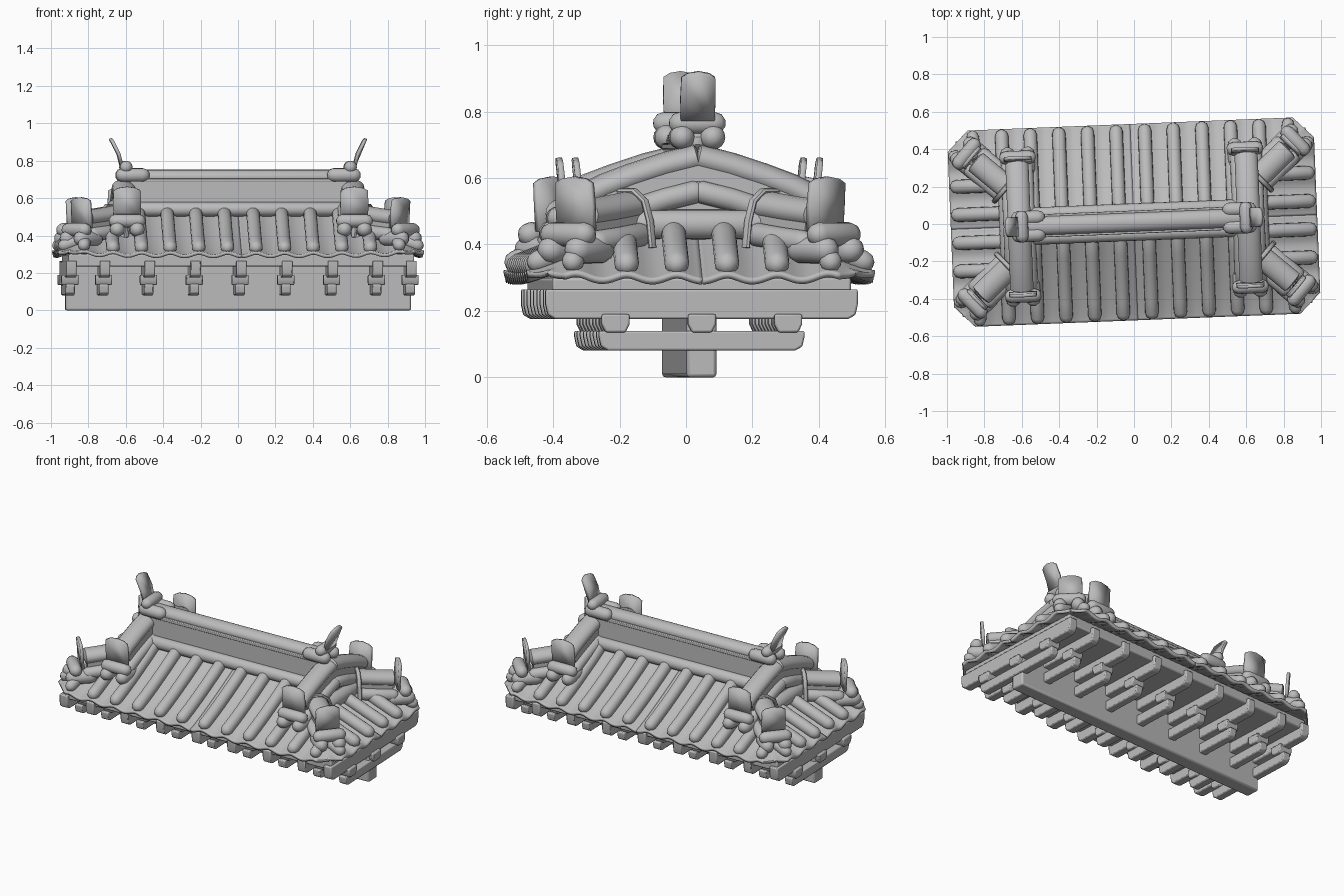
import bpy, bmesh, math
from mathutils import Vector, Matrix

cube = bpy.data.objects.get("Cube")
if cube:
    bpy.data.objects.remove(cube)

TURN = math.radians(2.3)
TILE_X, TILE_Y = 0.153, 0.151

stone = bpy.data.materials.new("stone grey")
stone.use_nodes = True
stone.diffuse_color = (0.5, 0.5, 0.5, 1)
stone.node_tree.nodes["Principled BSDF"].inputs["Base Color"].default_value = (0.5, 0.5, 0.5, 1)


def finish(name, bm, mirror="", bevel=0, solid=0, angle=40):
    bmesh.ops.recalc_face_normals(bm, faces=bm.faces)
    me = bpy.data.meshes.new(name)
    bm.to_mesh(me)
    bm.free()
    me.materials.append(stone)
    me.shade_smooth()
    me.set_sharp_from_angle(angle=math.radians(angle))
    ob = bpy.data.objects.new(name, me)
    bpy.context.collection.objects.link(ob)
    ob.rotation_euler.z = TURN
    ob.location.y = 0.01
    if solid:
        m = ob.modifiers.new("thickness", "SOLIDIFY")
        m.thickness, m.offset = solid, -1
    if bevel:
        m = ob.modifiers.new("soft edges", "BEVEL")
        m.width, m.segments = bevel, 2
    if mirror:
        m = ob.modifiers.new("mirror", "MIRROR")
        m.use_axis = ("x" in mirror, "y" in mirror, False)
        m.use_mirror_merge = False
    return ob


def sweep(name, path, profile, mirror="", round_end=0.0, bevel=0):
    """Carry a (side, up) profile along a path, with optional domed ends."""
    path = [Vector(p) for p in path]
    rings = []
    for i, p in enumerate(path):
        t = (path[min(i + 1, len(path) - 1)] - path[max(i - 1, 0)]).normalized()
        side = t.cross(Vector((0, 0, 1))).normalized()
        up = side.cross(t)
        rings.append((p, side, up, t, 1.0))
    if round_end:
        dome = [(0.6, 0.8), (0.95, 0.3)]
        p, s, u, t, _ = rings[0]
        head = [(p - t * round_end * (a - 0.3), s, u, t, k) for a, k in reversed(dome)]
        q, s2, u2, t2, _ = rings[-1]
        tail = [(q + t2 * round_end * (a - 0.3), s2, u2, t2, k) for a, k in dome]
        rings[0] = (p + t * round_end * 0.3, s, u, t, 1)
        rings[-1] = (q - t2 * round_end * 0.3, s2, u2, t2, 1)
        rings = head + rings + tail
    bm = bmesh.new()
    loops = [[bm.verts.new(p + s * (a * k) + u * (b * k)) for a, b in profile]
             for p, s, u, t, k in rings]
    n = len(profile)
    for a, b in zip(loops, loops[1:]):
        for i in range(n):
            bm.faces.new((a[i], a[(i + 1) % n], b[(i + 1) % n], b[i]))
    bm.faces.new(loops[0])
    bm.faces.new(loops[-1])
    return finish(name, bm, mirror, bevel)


def oval(rx, rz, n=16):
    return [(rx * math.cos(2 * math.pi * i / n), rz * math.sin(2 * math.pi * i / n)) for i in range(n)]


def roll(name, path, r, mirror="", rz=None):
    return sweep(name, path, oval(r, rz or r), mirror, r)


def box(name, lo, hi, mirror="", bevel=0.008):
    lo, hi = Vector(lo), Vector(hi)
    bm = bmesh.new()
    bmesh.ops.create_cube(bm, size=1, matrix=Matrix.Translation((lo + hi) / 2) @ Matrix.Diagonal((*(hi - lo), 1)))
    return finish(name, bm, mirror, bevel)


def slab_profile(name, outline, x, width, mirror="", bevel=0.006):
    """Extrude a (y, z) outline to a given width along x."""
    bm = bmesh.new()
    face = bm.faces.new([bm.verts.new((x - width / 2, y, z)) for y, z in outline])
    ext = bmesh.ops.extrude_face_region(bm, geom=[face])
    bmesh.ops.translate(bm, vec=(width, 0, 0), verts=[v for v in ext["geom"] if isinstance(v, bmesh.types.BMVert)])
    return finish(name, bm, mirror, bevel)


def front_z(y):
    return 0.305 + 0.195 * max(0, (0.525 - y) / 0.445) ** 1.15


def side_z(x):
    return 0.305 + 0.115 * max(0, (0.98 - x) / 0.3)


# Rippled roof sheet, one quarter mirrored
bm = bmesh.new()
bmesh.ops.create_grid(bm, x_segments=78, y_segments=44, size=0.5)
for v in bm.verts:
    x, y = (v.co.x + 0.5) * 0.98, (v.co.y + 0.5) * 0.525
    zf, zs = front_z(y), side_z(x)
    if x > 0.66 and zs < zf:
        z = zs - 0.009 * math.cos(2 * math.pi * y / TILE_Y)
    else:
        z = zf - 0.009 * math.cos(2 * math.pi * x / TILE_X)
    v.co = (x, y, z + 0.015 * (x / 0.98 * y / 0.525) ** 4)
bmesh.ops.bisect_plane(bm, geom=bm.verts[:] + bm.edges[:] + bm.faces[:], plane_co=(0.925, 0.47, 0),
                       plane_no=(1, 1, 0), clear_outer=True)
finish("roof_sheet", bm, "xy", solid=0.018)

# Round tiles on the four slopes
for i in range(5):
    x = (i + 0.5) * TILE_X
    top = 0.08 if i < 4 else 0.28
    ys = [0.498 + (top - 0.498) * k / 5 for k in range(6)]
    roll(f"long_side_tile_{i + 1}", [(x, y, front_z(y) + 0.02) for y in ys], 0.036, "xy")
for i in range(2):
    y = (i + 0.5) * TILE_Y
    roll(f"short_side_tile_{i + 1}", [(x, y, side_z(x) + 0.022) for x in (0.95, 0.85, 0.76, 0.66)], 0.037, "xy")
roll("corner_tile_long", [(0.835, 0.42, 0.375), (0.845, 0.5, 0.345)], 0.033, "xy")
roll("corner_tile_short", [(0.86, 0.375, 0.375), (0.955, 0.39, 0.345)], 0.033, "xy")


def end_plate(name, x, y, angle, z, width, height, lean, mirror):
    """Upright pointed plate with a raised rim, curling outward."""
    out = Vector((math.cos(angle), math.sin(angle), 0))
    side = Vector((-out.y, out.x, 0))
    outline = [(-0.5, 0), (0.5, 0), (0.52, 0.45), (0.5, 0.88), (0.32, 0.96), (0, 1), (-0.32, 0.96), (-0.5, 0.88),
               (-0.52, 0.45)]
    bm = bmesh.new()
    face = bm.faces.new([bm.verts.new(Vector((x, y, z + height * t)) + out * lean * t ** 1.6 + side * s * width)
                         for s, t in outline])
    bmesh.ops.inset_region(bm, faces=[face], thickness=0.01)
    centre = [f for f in bm.faces if not any(e.is_boundary for e in f.edges)]
    bmesh.ops.inset_region(bm, faces=centre, thickness=0.002)
    bmesh.ops.translate(bm, vec=out * -0.004, verts=list({v for f in centre for v in f.verts}))
    finish(name, bm, mirror, solid=0.018, angle=20)


def ridge_end(name, x, y, angle, z, width, r, mirror):
    """A cross roll resting on two rolls that point outward."""
    out = Vector((math.cos(angle), math.sin(angle), 0))
    side = Vector((-out.y, out.x, 0))
    c = Vector((x, y, z))
    half = side * (width / 2 - r * 0.6)
    roll(name + "_cross_roll", [c - half, c + half], r, mirror)
    for k, s in (("a", -1), ("b", 1)):
        p = c + side * s * width * 0.28 - Vector((0, 0, r * 1.25))
        roll(f"{name}_low_roll_{k}", [p - out * 0.1, p + out * 0.03], r * 1.1, mirror)


# Main ridge
box("ridge_core", (-0.6, -0.055, 0.42), (0.6, 0.055, 0.70))
box("ridge_band", (-0.58, -0.062, 0.685), (0.58, 0.062, 0.705), bevel=0.004)
roll("ridge_cap", [(-0.59, 0, 0.712), (0.59, 0, 0.712)], 0.05, rz=0.04)
roll("ridge_foot_roll", [(-0.58, 0.062, 0.54), (0.58, 0.062, 0.54)], 0.038, "y")
ridge_end("ridge_end", 0.6, 0, 0, 0.765, 0.165, 0.034, "x")
end_plate("ridge_end_plate", 0.615, 0, 0, 0.775, 0.102, 0.147, 0.06, "x")

# Descending gable ridges
gable = [(0, 0.695), (0.1, 0.67), (0.2, 0.637), (0.28, 0.607), (0.335, 0.58)]


def gable_path(dx, drop):
    return [(0.613 + dx, y, z - drop) for y, z in gable]


sweep("gable_ridge_body", gable_path(0, 0), [(-0.052, -0.2), (0.052, -0.2), (0.052, -0.03), (-0.052, -0.03)], "xy")
sweep("gable_ridge_cap", gable_path(0, 0.035), oval(0.062, 0.042), "xy", 0.01)
for k, dx in (("inner", -0.052), ("outer", 0.052)):
    roll(f"gable_foot_roll_{k}", gable_path(dx, 0.135), 0.034, "xy")
ridge_end("gable_ridge_end", 0.608, 0.37, math.pi / 2, 0.478, 0.19, 0.036, "xy")
end_plate("gable_ridge_plate", 0.608, 0.345, math.pi / 2, 0.485, 0.145, 0.177, 0.015, "xy")

# Gable infill and the roll at its foot
slab_profile("gable_wall", [(-0.3, 0.36), (0.3, 0.36), (0.25, 0.5), (0, 0.6), (-0.25, 0.5)], 0.63, 0.07, "x")
roll("gable_base_roll", [(0.675, -0.24, 0.46), (0.675, 0.24, 0.46)], 0.045, "x")

# Corner hip ridges
HIP = math.radians(42)
hip_out = Vector((math.cos(HIP), math.sin(HIP), 0))
hip_side = Vector((-hip_out.y, hip_out.x, 0))


def hip_path(offset, drop):
    start = Vector((0.67, 0.21, 0.56 - drop)) + hip_side * offset
    return [start, start + hip_out * 0.12 - Vector((0, 0, 0.015)), start + hip_out * 0.22 - Vector((0, 0, 0.025))]


sweep("hip_body", hip_path(0, 0), [(-0.05, -0.19), (0.05, -0.19), (0.05, -0.04), (-0.05, -0.04)], "xy")
sweep("hip_cap", hip_path(0, 0.045), oval(0.062, 0.045), "xy", 0.01)
for k, s in (("a", -1), ("b", 1)):
    roll(f"hip_foot_roll_{k}", hip_path(0.055 * s, 0.13), 0.036, "xy")
arch = [(-0.1, 0.39), (-0.09, 0.47), (-0.07, 0.53), (-0.03, 0.56), (0.03, 0.56), (0.07, 0.53), (0.09, 0.47), (0.1, 0.39)]
sweep("hip_arch", [Vector((0.675, 0.215, z)) + hip_side * s for s, z in arch], oval(0.014, 0.01, 8), "xy")
ridge_end("hip_end", 0.88, 0.4, HIP, 0.43, 0.19, 0.037, "xy")
end_plate("hip_plate", 0.842, 0.368, HIP, 0.44, 0.138, 0.165, 0.012, "xy")

# Timber frame below the roof
box("centre_beam", (-0.925, -0.045, 0), (0.925, 0.045, 0.25), bevel=0.01)
box("ceiling_board", (-0.925, -0.45, 0.235), (0.925, 0.45, 0.30))


def arm_outline(half, low, high):
    cut = 0.022
    return [(-half, high), (-half, low + 2 * cut), (-half + cut * 0.3, low + cut * 0.6), (-half + cut * 1.3, low),
            (half - cut * 1.3, low), (half - cut * 0.3, low + cut * 0.6), (half, low + 2 * cut), (half, high)]


for i, x in enumerate((-0.91, -0.73, -0.49, -0.245, 0, 0.245, 0.49, 0.73, 0.91)):
    slab_profile(f"lower_arm_{i + 1}", arm_outline(0.31, 0.08, 0.14), x, 0.05)
    slab_profile(f"upper_arm_{i + 1}", arm_outline(0.47, 0.175, 0.265), x, 0.055)
    for side, y in (("front", -0.26), ("middle", 0), ("back", 0.26)):
        slab_profile(f"{side}_block_{i + 1}", [(y - 0.03, 0.135), (y + 0.03, 0.135), (y + 0.042, 0.16),
                                               (y + 0.042, 0.19), (y - 0.042, 0.19), (y - 0.042, 0.16)], x, 0.09)
